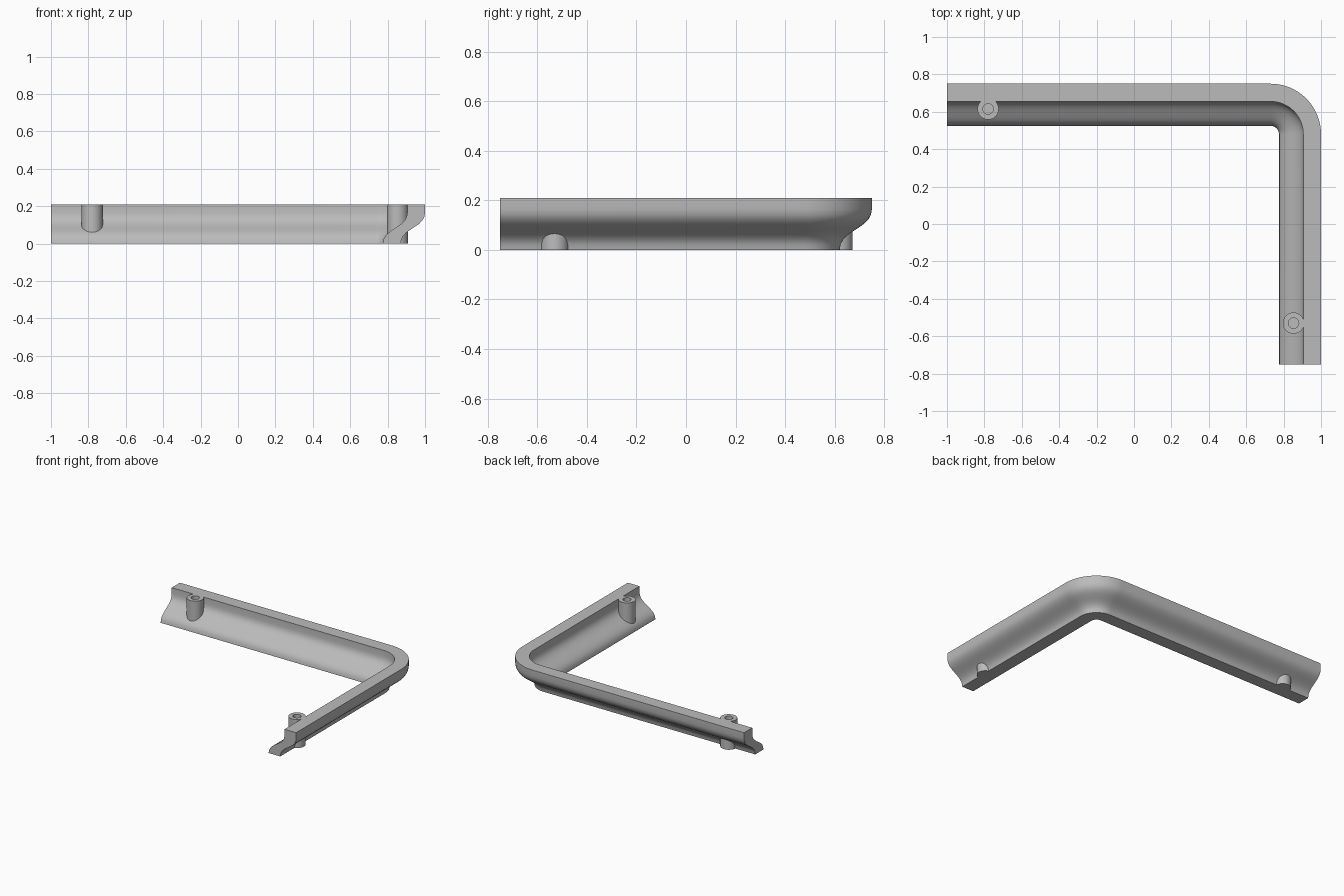
import bpy, bmesh, math
from mathutils import Vector

cube = bpy.data.objects.get("Cube")
if cube:
    bpy.data.objects.remove(cube)

grey = bpy.data.materials.new("plain grey")
grey.use_nodes = True
COLOUR = (0.5, 0.5, 0.5, 1)
grey.diffuse_color = COLOUR
grey.node_tree.nodes["Principled BSDF"].inputs["Base Color"].default_value = COLOUR


def finish(name, bm, angle):
    bmesh.ops.recalc_face_normals(bm, faces=bm.faces)
    mesh = bpy.data.meshes.new(name)
    bm.to_mesh(mesh)
    bm.free()
    obj = bpy.data.objects.new(name, mesh)
    bpy.context.collection.objects.link(obj)
    mesh.materials.append(grey)
    bpy.ops.object.select_all(action="DESELECT")
    obj.select_set(True)
    bpy.context.view_layer.objects.active = obj
    bpy.ops.object.shade_smooth_by_angle(angle=math.radians(angle))
    return obj


def s_curve(start, end, steps=10):
    """Points from start to end, upright at both ends."""
    h = (end[1] - start[1]) * 0.5
    a, b = Vector(start), Vector(end)
    c, d = a + Vector((0, h)), b - Vector((0, h))
    return [a * (1 - t)**3 + c * 3 * t * (1 - t)**2 + d * 3 * t * t * (1 - t) + b * t**3
            for t in (i / steps for i in range(steps + 1))]


# Bracket cross-section: (distance in from the outer edge, height)
profile = [Vector((0, 0.21))] + s_curve((0, 0.165), (0.13, 0))
profile += s_curve((0.225, 0), (0.095, 0.165)) + [Vector((0.095, 0.21))]

# L-shaped path with a rounded corner: (centre point, outward direction)
RADIUS, CORNER, TURNS = 0.27, Vector((0.73, 0.48)), 20
stations = [(Vector((-1, CORNER.y)), Vector((0, 1)))]
for i in range(TURNS + 1):
    a = math.pi / 2 * (1 - i / TURNS)
    stations.append((CORNER, Vector((math.cos(a), math.sin(a)))))
stations.append((Vector((CORNER.x, -0.75)), Vector((1, 0))))

bm = bmesh.new()
rings = []
for centre, out in stations:
    ring = []
    for p in profile:
        xy = centre + out * (RADIUS - p.x)
        ring.append(bm.verts.new((xy.x, xy.y, p.y)))
    rings.append(ring)
n = len(profile)
for r, s in zip(rings, rings[1:]):
    for j in range(n):
        k = (j + 1) % n
        bm.faces.new((r[j], r[k], s[k], s[j]))
bm.faces.new(rings[0])
bm.faces.new(rings[-1])
finish("corner_bracket", bm, 30)


# Screw posts with a blind hole in the top
def screw_post(name, x, y):
    bm = bmesh.new()
    loops = []
    for radius, z in ((0.057, 0), (0.057, 0.21), (0.028, 0.21), (0.028, 0.14)):
        loops.append([bm.verts.new((x + radius * math.cos(a), y + radius * math.sin(a), z))
                      for a in (math.tau * i / 32 for i in range(32))])
    for r, s in zip(loops, loops[1:]):
        for j in range(32):
            k = (j + 1) % 32
            bm.faces.new((r[j], r[k], s[k], s[j]))
    bm.faces.new(loops[0])
    bm.faces.new(loops[-1])
    finish(name, bm, 40)


screw_post("back_screw_post", -0.78, 0.615)
screw_post("side_screw_post", 0.853, -0.53)
